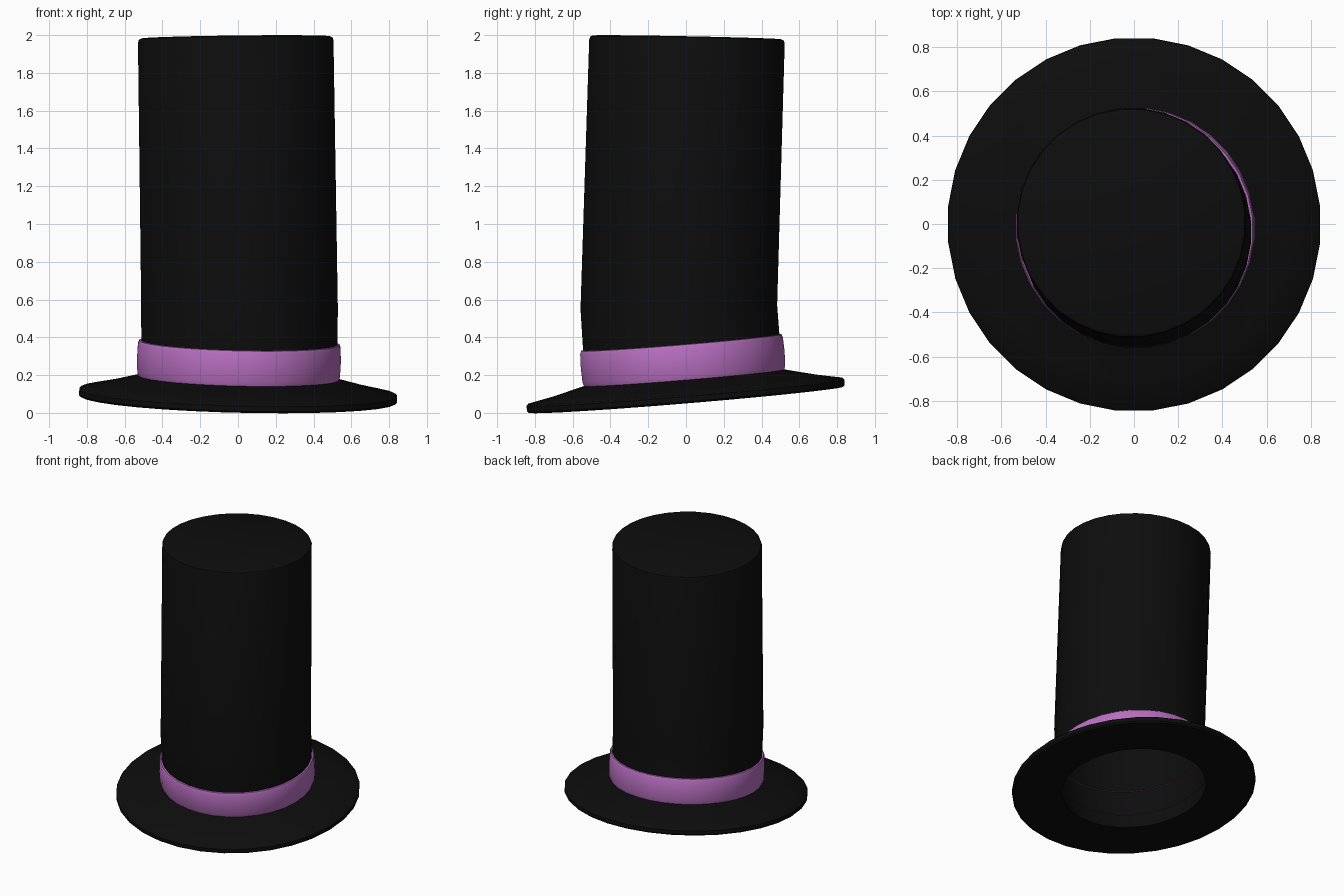
import bpy
import bmesh
from math import cos, sin, tau

cube = bpy.data.objects.get("Cube")
if cube:
    bpy.data.objects.remove(cube, do_unlink=True)

SIDES = 32
TILT = (-0.024, 0.083)   # slope of the brim along x and y
BASE = 0.07              # height of the middle of the underside


def material(name, rgb):
    mat = bpy.data.materials.new(name)
    mat.use_nodes = True
    mat.diffuse_color = (*rgb, 1)
    shader = mat.node_tree.nodes["Principled BSDF"]
    shader.inputs["Base Color"].default_value = (*rgb, 1)
    shader.inputs["Roughness"].default_value = 0.8
    return mat


def tilted(radius, height):
    """Ring square to the tilted brim, at a height along its axis."""
    centre = (-TILT[0] * height, -TILT[1] * height, BASE + height)
    return centre, TILT, radius


def loft(name, rings, mat, cap=False):
    """Skin a row of round rings, each with its own centre and slope."""
    bm = bmesh.new()
    loops = []
    for (cx, cy, cz), (sx, sy), r in rings:
        loop = []
        for i in range(SIDES):
            x, y = r * cos(tau * (i + 0.5) / SIDES), r * sin(tau * (i + 0.5) / SIDES)
            loop.append(bm.verts.new((cx + x, cy + y, cz + sx * x + sy * y)))
        loops.append(loop)
    for low, high in zip(loops, loops[1:]):
        for i in range(SIDES):
            j = (i + 1) % SIDES
            bm.faces.new((low[i], low[j], high[j], high[i]))
    if cap:
        bm.faces.new(loops[-1])
    mesh = bpy.data.meshes.new(name)
    bm.to_mesh(mesh)
    bm.free()
    mesh.materials.append(mat)
    obj = bpy.data.objects.new(name, mesh)
    bpy.context.collection.objects.link(obj)
    bpy.ops.object.select_all(action="DESELECT")
    obj.select_set(True)
    bpy.context.view_layer.objects.active = obj
    bpy.ops.object.shade_smooth_by_angle(angle=0.6)
    return obj


black = material("black felt", (0.004, 0.004, 0.004))
purple = material("purple ribbon", (0.48, 0.16, 0.53))

# Brim: flat underside, thin edge, top rising to the crown
brim_profile = [(0.50, 0), (0.835, 0), (0.845, 0.01), (0.845, 0.036),
                (0.835, 0.046), (0.70, 0.073), (0.52, 0.118)]
loft("brim", [tilted(r, h) for r, h in brim_profile], black)

# Crown: hollow tube that follows the brim tilt, then leans back to its top
crown_rings = [tilted(0.50, 0), tilted(0.52, 0.115), tilted(0.522, 0.31)]
crown_rings += [
    ((0.008, -0.038, 0.56), (-0.008, 0.02), 0.523),
    ((-0.012, 0.005, 1.965), (0.012, -0.02), 0.520),
    ((-0.012, 0.005, 1.981), (0.012, -0.02), 0.515),
    ((-0.012, 0.005, 1.988), (0.012, -0.02), 0.500),
]
loft("crown", crown_rings, black, cap=True)

# Ribbon: slightly bulging band around the foot of the crown
ribbon_profile = [(0.515, 0.113), (0.532, 0.116), (0.539, 0.135), (0.542, 0.21),
                  (0.539, 0.285), (0.532, 0.302), (0.515, 0.305)]
loft("ribbon", [tilted(r, h) for r, h in ribbon_profile], purple)
